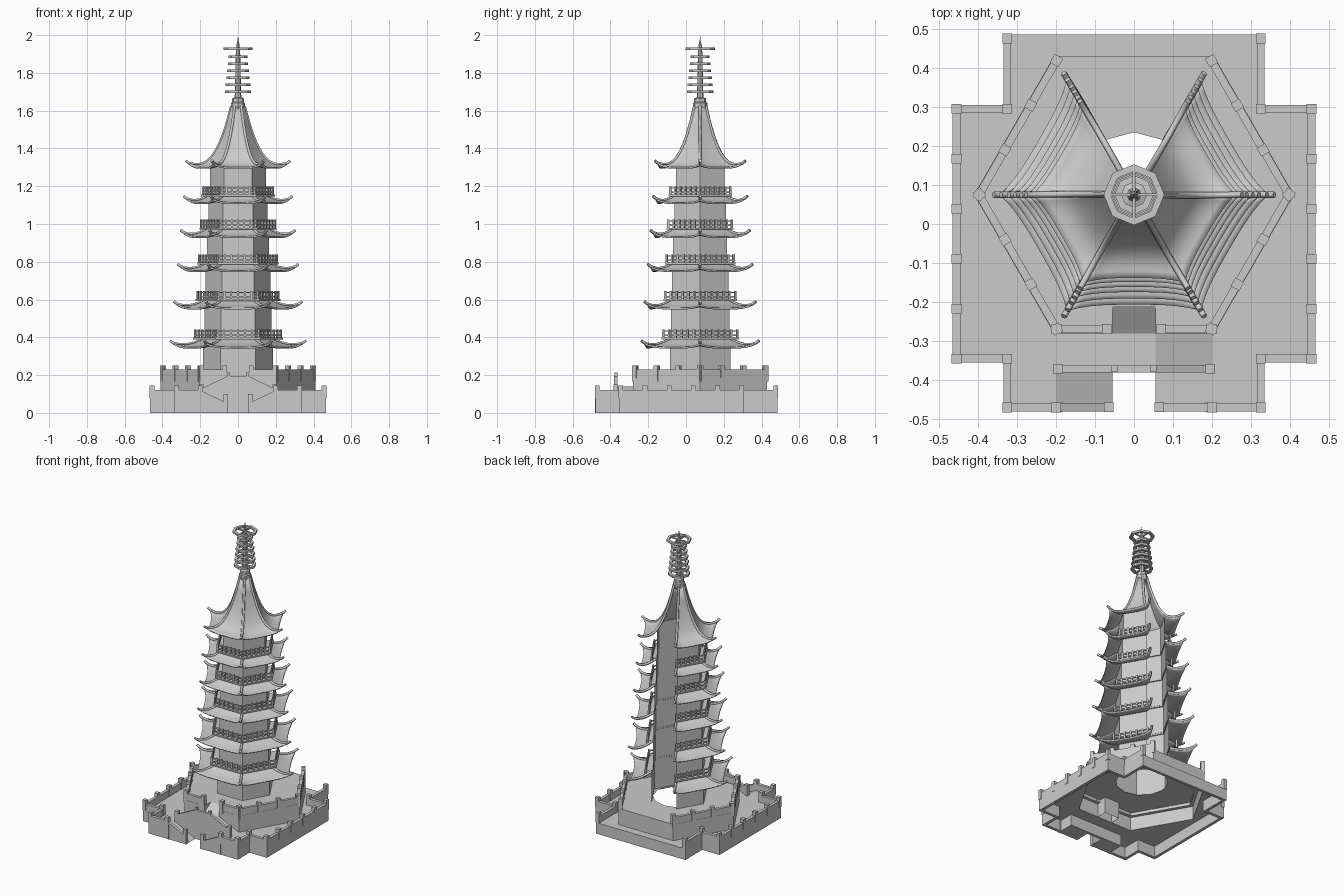
import bpy, bmesh, math
from mathutils import Vector, Matrix

cube = bpy.data.objects.get("Cube")
if cube:
    bpy.data.objects.remove(cube)

stone = bpy.data.materials.new("stone_grey")
stone.use_nodes = True
GREY = (0.6, 0.6, 0.6, 1)
stone.diffuse_color = GREY
stone.node_tree.nodes["Principled BSDF"].inputs["Base Color"].default_value = GREY

CY = 0.075                      # tower axis
C30 = math.cos(math.pi / 6)
SIDES = [0, 2, 3, 4, 5]         # the back side is open


def finish(name, bm, smooth=False, thickness=0):
    bmesh.ops.remove_doubles(bm, verts=bm.verts, dist=0.0002)
    bmesh.ops.recalc_face_normals(bm, faces=bm.faces)
    me = bpy.data.meshes.new(name)
    bm.to_mesh(me)
    bm.free()
    ob = bpy.data.objects.new(name, me)
    bpy.context.collection.objects.link(ob)
    me.materials.append(stone)
    if thickness:
        mod = ob.modifiers.new("thickness", 'SOLIDIFY')
        mod.thickness = thickness
        mod.offset = 0
    if smooth:
        bpy.ops.object.select_all(action='DESELECT')
        ob.select_set(True)
        bpy.context.view_layer.objects.active = ob
        bpy.ops.object.shade_smooth_by_angle(angle=math.radians(40))
    return ob


def side_point(k, along, out, z):
    a = math.radians(30 + 60 * k)
    return Vector((math.cos(a) * out - math.sin(a) * along,
                   CY + math.sin(a) * out + math.cos(a) * along, z))


def corner(k, r):
    a = math.radians(60 * k)
    return Vector((math.cos(a) * r, CY + math.sin(a) * r))


def panel(bm, p, q, z0, z1, th, extend=True):
    """Upright box along the line p-q."""
    p, q = Vector(p[:2]), Vector(q[:2])
    d, m = q - p, (p + q) / 2
    length = d.length + (th if extend else 0)
    mat = (Matrix.Translation((m.x, m.y, (z0 + z1) / 2))
           @ Matrix.Rotation(math.atan2(d.y, d.x), 4, 'Z')
           @ Matrix.Diagonal((length, th, z1 - z0, 1)))
    bmesh.ops.create_cube(bm, size=1, matrix=mat)


def posts(bm, p, q, n, z0, z1, size):
    """Evenly spaced square posts from p to q."""
    p, q = Vector(p[:2]), Vector(q[:2])
    d = (q - p).normalized() * size / 2
    for i in range(n):
        c = p.lerp(q, i / (n - 1))
        panel(bm, c - d, c + d, z0, z1, size, False)


def prism(bm, outline, y0, y1):
    """Solid from an x-z outline, spanning y0 to y1."""
    a = [bm.verts.new((x, y0, z)) for x, z in outline]
    b = [bm.verts.new((x, y1, z)) for x, z in outline]
    bm.faces.new(a)
    bm.faces.new(b)
    for i in range(len(a)):
        j = (i + 1) % len(a)
        bm.faces.new((a[i], a[j], b[j], b[i]))


def floor(name, loops, z):
    bm = bmesh.new()
    for loop in loops:
        vs = [bm.verts.new((x, y, z)) for x, y in loop]
        for i, v in enumerate(vs):
            bm.edges.new((v, vs[(i + 1) % len(vs)]))
    bmesh.ops.triangle_fill(bm, use_beauty=True, edges=bm.edges[:], normal=(0, 0, 1))
    finish(name, bm)


def lathe(name, profile, n, closed=False):
    bm = bmesh.new()
    rings = [[bm.verts.new((r * math.cos(2 * math.pi * i / n),
                            CY + r * math.sin(2 * math.pi * i / n), z))
              for i in range(n)] for r, z in profile]
    for a, b in zip(rings, rings[1:] + (rings[:1] if closed else [])):
        for i in range(n):
            j = (i + 1) % n
            bm.faces.new((a[i], a[j], b[j], b[i]))
    finish(name, bm)


# Lower platform: walls, parapet and posts
LOW, HIGH, LANDING = 0.075, 0.185, 0.14
half = [(.325, .475), (.325, .295), (.455, .295), (.455, -.345),
        (.325, -.345), (.325, -.47), (.2, -.47)]
counts = [2, 2, 6, 2, 2, 2]
bm = bmesh.new()
for s in (1, -1):
    path = [(x * s, y) for x, y in half]
    for p, q, n in zip(path, path[1:], counts):
        panel(bm, p, q, 0, .12, .02)
        posts(bm, p, q, n, LOW, .145, .025)
    posts(bm, (.195 * s, -.47), (.065 * s, -.47), 2, 0, .1, .024)
    prism(bm, [(.2 * s, 0), (.2 * s, .12), (.055 * s, .05), (.055 * s, 0)], -.48, -.46)
panel(bm, (-.325, .475), (.325, .475), 0, LOW, .02)
finish("platform_parapet", bm)

# Floors with the terrace and tower openings
edge = half + [(.2, -.38)]
outline = edge + [(-x, y) for x, y in reversed(edge)]
hexagon = [tuple(corner(k, .41)) for k in range(6)]
floor("platform_floor", [outline, hexagon], LOW)
notch = [(-.055, -.28), (-.055, -.21), (.055, -.21), (.055, -.28)]
terrace = hexagon[:5] + notch + hexagon[5:]
hole = [(.16 * math.cos(i * math.pi / 6), CY + .16 * math.sin(i * math.pi / 6))
        for i in range(12)]
floor("terrace_floor", [terrace, hole], HIGH)

# Terrace walls
bm = bmesh.new()
for i, p in enumerate(terrace):
    q = terrace[(i + 1) % len(terrace)]
    bm.faces.new([bm.verts.new(c) for c in
                  ((*p, LOW), (*q, LOW), (*q, HIGH), (*p, HIGH))])
finish("terrace_walls", bm)

# Terrace parapet, open at the back and at the stairs
bm = bmesh.new()
for k in SIDES:
    a, b = corner(k, .397), corner(k + 1, .397)
    if k == 4:
        for p, x in ((a, -.07), (b, .07)):
            panel(bm, p, (x, p.y), HIGH - .02, .23, .02)
            posts(bm, p, (x, p.y), 2, HIGH - .02, .25, .025)
    else:
        panel(bm, a, b, HIGH - .02, .23, .02)
        posts(bm, a, b, 4, HIGH - .02, .25, .025)
finish("terrace_parapet", bm)

# Double ramps, landing and the sloping rail between them
bm = bmesh.new()
for s in (1, -1):
    prism(bm, [(.055 * s, 0), (.2 * s, LOW), (.2 * s, 0)], -.46, -.38)
    prism(bm, [(.2 * s, LOW), (.055 * s, LANDING), (.055 * s, LOW)], -.37, -.28)
prism(bm, [(-.055, LOW), (.055, LOW), (.055, LANDING), (-.055, LANDING)], -.37, -.28)
lo = [bm.verts.new((x, -.28, LANDING)) for x in (-.055, .055)]
hi = [bm.verts.new((x, -.21, HIGH)) for x in (.055, -.055)]
bm.faces.new(lo + hi)
finish("stair_ramps", bm)
bm = bmesh.new()
prism(bm, [(-.2, 0), (.2, 0), (.2, .125), (.055, .195), (-.055, .195), (-.2, .125)],
      -.38, -.362)
posts(bm, (-.195, -.371), (.195, -.371), 2, LOW, .15, .024)
posts(bm, (-.05, -.371), (.05, -.371), 2, LANDING, .213, .016)
finish("stair_rail", bm)


def roof(name, ri, zi, tip, ze, power):
    """Skirt of curved panels with upturned corners, plus corner ridges."""
    nt, nu = 12, 10
    mid = tip * .82

    def point(k, t, u):
        out = ri * C30 * (1 - u) + u * (mid + (tip * C30 - mid) * abs(t) ** 3 * u)
        z = zi + (ze - zi) * (1 - (1 - u) ** power) + .022 * abs(t) ** 4 * u ** 3
        return side_point(k, t * (ri + (tip - ri) * u) / 2, out, z)

    bm = bmesh.new()
    for k in SIDES:
        grid = [[bm.verts.new(point(k, 2 * i / nt - 1, j / nu)) for i in range(nt + 1)]
                for j in range(nu + 1)]
        for a, b in zip(grid, grid[1:]):
            for i in range(nt):
                bm.faces.new((a[i], a[i + 1], b[i + 1], b[i]))
    finish(name, bm, True, .009)
    cu = bpy.data.curves.new(name + "_ridges", 'CURVE')
    cu.dimensions = '3D'
    cu.bevel_depth = .008
    cu.bevel_resolution = 1
    cu.use_fill_caps = True
    for k in range(6):
        pts = [point(k, -1, j / nu) for j in range(nu + 1)]
        e = corner(k, tip + .017)
        pts.append(Vector((e.x, e.y, ze + .034)))
        sp = cu.splines.new('POLY')
        sp.points.add(len(pts) - 1)
        for sp_pt, p in zip(sp.points, pts):
            sp_pt.co = (p.x, p.y, p.z + .004, 1)
    cu.materials.append(stone)
    bpy.context.collection.objects.link(bpy.data.objects.new(name + "_ridges", cu))


# Storeys: (wall radius, eave height, eave tip radius, balcony radius, balcony height)
storeys = [(.185, .345, .343, .232, .388), (.178, .552, .324, .22, .592),
           (.172, .75, .304, .21, .785), (.165, .93, .288, .2, .97),
           (.157, 1.11, .272, .19, 1.145)]
bottom = HIGH
for n, (r, ze, tip, rb, zb) in enumerate(storeys, 1):
    bm = bmesh.new()
    for k in SIDES:
        bm.faces.new([bm.verts.new((*corner(j, r), z)) for j, z in
                      ((k, bottom), (k + 1, bottom), (k + 1, zb), (k, zb))])
    finish(f"tower_wall_{n}", bm)
    roof(f"eave_{n}", r, zb, tip, ze, 1.7)
    # Balcony slab and railing
    bm = bmesh.new()
    for k in SIDES:
        inner, outer = r - .008, rb + .005
        for z in (zb, zb + .01):
            bm.faces.new([bm.verts.new((*corner(j, q), z)) for j, q in
                          ((k, inner), (k, outer), (k + 1, outer), (k + 1, inner))])
        bm.faces.new([bm.verts.new((*corner(j, outer), z)) for j, z in
                      ((k, zb), (k + 1, zb), (k + 1, zb + .01), (k, zb + .01))])
        a, b = corner(k, rb - .006), corner(k + 1, rb - .006)
        for z in (zb + .02, zb + .042):
            panel(bm, a, b, z, z + .007, .007)
        posts(bm, a, b, 7, zb, zb + .054, .01)
    finish(f"balcony_{n}", bm)
    bottom = zb

# Top storey and steep roof
bm = bmesh.new()
for k in SIDES:
    bm.faces.new([bm.verts.new((*corner(j, .149), z)) for j, z in
                  ((k, bottom), (k + 1, bottom), (k + 1, 1.34), (k, 1.34))])
finish("tower_wall_top", bm)
roof("top_roof", .035, 1.62, .26, 1.297, 2.8)

# Finial: collar, shaft, spike and hollow rings on spokes
lathe("finial_collar", [(.03, 1.6), (.038, 1.61), (.038, 1.64), (.032, 1.645),
                        (.032, 1.665), (.018, 1.67), (.016, 1.7), (.012, 1.9),
                        (.008, 1.95), (.003, 1.97), (0, 2)], 8)
rings = [(1.7, .07), (1.737, .066), (1.774, .062), (1.811, .058),
         (1.848, .054), (1.885, .05), (1.927, .078)]
bm = bmesh.new()
for n, (z, r) in enumerate(rings, 1):
    lathe(f"finial_ring_{n}", [(r, z - .007), (r, z + .007), (r - .018, z + .007),
                               (r - .018, z - .007)], 8, True)
    for k in (0, 1):
        a, b = corner(k * 1.5, r - .01), corner(k * 1.5 + 3, r - .01)
        panel(bm, a, b, z - .004, z + .004, .007, False)
finish("finial_spokes", bm)
